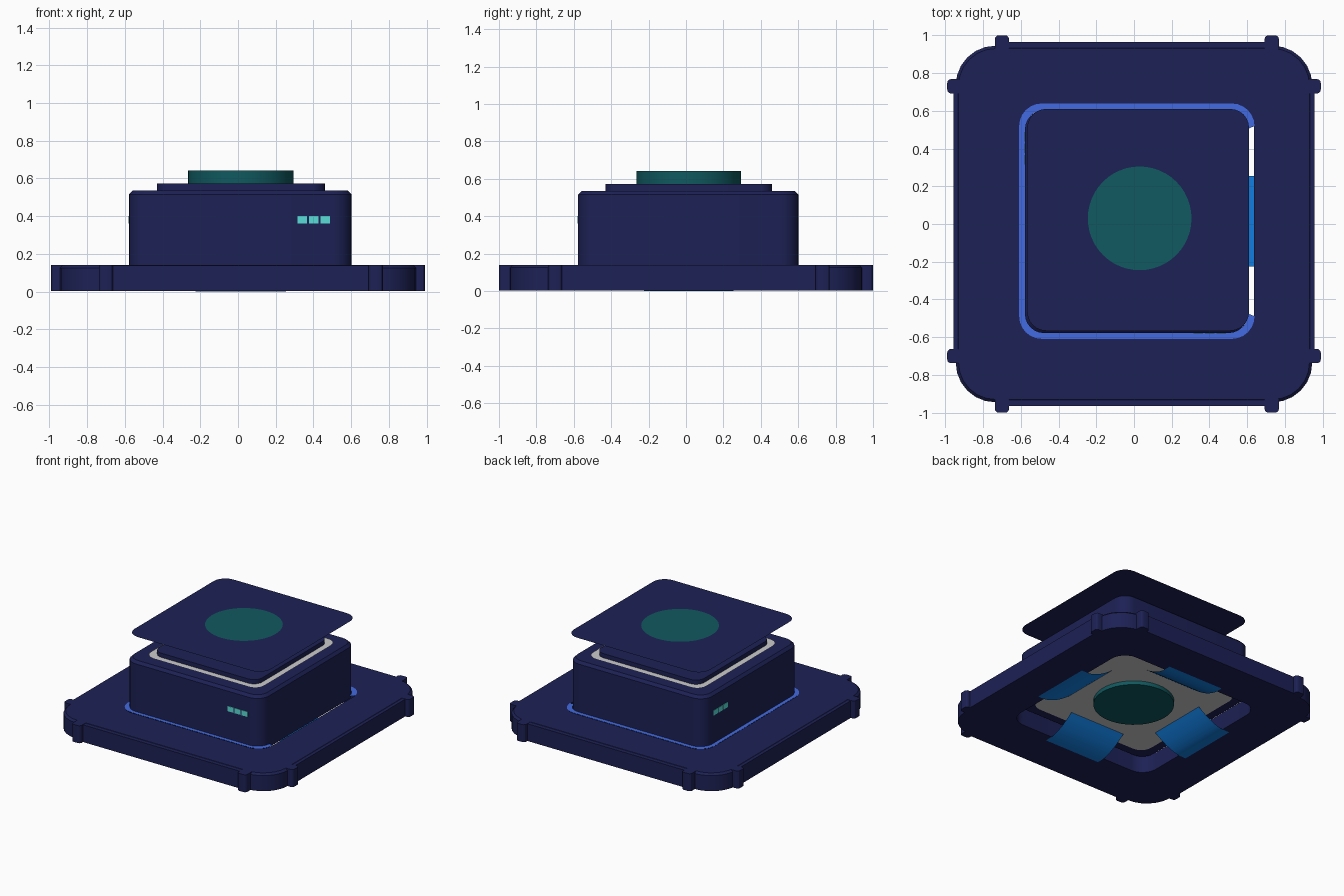
import bpy, bmesh, math
from mathutils import Matrix

if "Cube" in bpy.data.objects:
    bpy.data.objects.remove(bpy.data.objects["Cube"])

C = 0.015  # the central stack sits slightly off the origin


def material(name, rgb):
    m = bpy.data.materials.new(name)
    m.diffuse_color = (*rgb, 1)
    m.use_nodes = True
    m.node_tree.nodes["Principled BSDF"].inputs["Base Color"].default_value = m.diffuse_color
    return m


NAVY = material("navy", (0.012, 0.015, 0.09))
TEAL = material("teal", (0.005, 0.10, 0.115))
ROYAL = material("royal_blue", (0.055, 0.145, 0.75))
AZURE = material("azure", (0.006, 0.22, 0.79))
AQUA = material("aqua", (0.10, 0.72, 0.68))


def finish(name, bm, mat, smooth=True):
    if smooth:
        bmesh.ops.recalc_face_normals(bm, faces=bm.faces)
    me = bpy.data.meshes.new(name)
    bm.to_mesh(me)
    bm.free()
    ob = bpy.data.objects.new(name, me)
    bpy.context.collection.objects.link(ob)
    if mat:
        me.materials.append(mat)
    bpy.context.view_layer.objects.active = ob
    ob.select_set(True)
    if smooth:
        bpy.ops.object.shade_smooth_by_angle(angle=math.radians(30))
    ob.select_set(False)
    return ob


def rounded(h, r, z, c=0.0, seg=6, hy=None):
    """Rounded rectangle points, starting at the lower end of the +x,+y corner."""
    hy = h if hy is None else hy
    pts = []
    for k, (sx, sy) in enumerate(((1, 1), (-1, 1), (-1, -1), (1, -1))):
        for i in range(seg + 1):
            a = math.pi / 2 * (k + i / seg)
            pts.append((c + sx * (h - r) + r * math.cos(a),
                        c + sy * (hy - r) + r * math.sin(a), z))
    return pts


def loft(name, rings, mat, caps=True, loop=False, skip=()):
    """Skin a stack of equal-length rings; skip leaves out columns of faces."""
    bm = bmesh.new()
    vs = [[bm.verts.new(p) for p in ring] for ring in rings]
    n = len(vs[0])
    pairs = list(zip(vs, vs[1:])) + ([(vs[-1], vs[0])] if loop else [])
    for a, b in pairs:
        for i in range(n):
            if i not in skip:
                j = (i + 1) % n
                bm.faces.new((a[i], a[j], b[j], b[i]))
    if caps and not loop:
        bm.faces.new(vs[0][::-1])
        bm.faces.new(vs[-1])
    return finish(name, bm, mat)


def sheet(name, pts, mat):
    bm = bmesh.new()
    bm.faces.new([bm.verts.new(p) for p in pts])
    return finish(name, bm, mat, smooth=False)


def disc(name, r, z0, z1, mat, c=C):
    bm = bmesh.new()
    bmesh.ops.create_cone(bm, cap_ends=True, segments=48, radius1=r, radius2=r, depth=z1 - z0,
                          matrix=Matrix.Translation((c, c, (z0 + z1) / 2)))
    return finish(name, bm, mat)


def box(name, x0, x1, y0, y1, z0, z1, mat, bevel=0.0):
    bm = bmesh.new()
    m = Matrix.Translation(((x0 + x1) / 2, (y0 + y1) / 2, (z0 + z1) / 2))
    bmesh.ops.create_cube(bm, size=1, matrix=m @ Matrix.Diagonal((x1 - x0, y1 - y0, z1 - z0, 1)))
    if bevel:
        up = [e for e in bm.edges if abs(e.verts[0].co.z - e.verts[1].co.z) > 1e-4]
        bmesh.ops.bevel(bm, geom=up, offset=bevel, segments=3, profile=0.5, affect='EDGES')
    return finish(name, bm, mat)


# Base plate with a square opening
B = 0.004
loft("base_plate", [rounded(0.945, 0.21, B), rounded(0.945, 0.21, 0.125),
                    rounded(0.93, 0.195, 0.14), rounded(0.622, 0.12, 0.14, C),
                    rounded(0.622, 0.12, B, C)], NAVY, loop=True)

# Edge rails and rounded tabs on the four sides
for s, sx in ((-1, "left"), (1, "right")):
    a, b = sorted((s * 0.92, s * 0.958))
    box(sx + "_rail", a, b, -0.69, 0.71, B, 0.138, NAVY)
    a, b = sorted((s * 0.92, s * 0.965))
    box(("front" if s < 0 else "back") + "_rail", -0.69, 0.71, a, b, B, 0.138, NAVY)
    for t in (-0.7, 0.73):
        a, b = sorted((s * 0.91, s * 0.99))
        box("side_tab", a, b, t - 0.038, t + 0.038, B, 0.14, NAVY, 0.02)
        a, b = sorted((s * 0.91, s * 1.0))
        box("end_tab", t - 0.038, t + 0.038, a, b, B, 0.14, NAVY, 0.02)

# Thin seam frame around the housing, open along the right side
n = 4 * 7
loft("seam_frame", [rounded(0.624, 0.12, 0.143, C), rounded(0.59, 0.1, 0.143, C)],
     ROYAL, caps=False, skip=(n - 1,))

# Main housing with chamfered top
H = C - 0.003
loft("housing", [rounded(0.59, 0.1, 0.115, H), rounded(0.59, 0.1, 0.515, H),
                 rounded(0.57, 0.085, 0.535, H)], NAVY)

# Top stack: grey gasket, step, teal drum, floating cover sheet and spot
sheet("top_gasket", rounded(0.49, 0.08, 0.54, C), None)
loft("top_step", [rounded(0.445, 0.07, 0.535, C), rounded(0.445, 0.07, 0.573, C)], NAVY)
disc("top_drum", 0.28, 0.573, 0.642, TEAL)
sheet("cover_sheet", rounded(0.588, 0.1, 0.722, 0.022), NAVY)
spot = [(0.03 + 0.275 * math.cos(i * math.tau / 48), 0.03 + 0.275 * math.sin(i * math.tau / 48), 0.726)
        for i in range(48)]
sheet("cover_spot", spot, TEAL)

# Underside: grey panel and teal drum
sheet("bottom_panel", rounded(0.52, 0.09, 0.11, C)[::-1], None)
disc("bottom_drum", 0.285, 0.08, 0.112, TEAL)

# Four curved vanes sweeping down and out under the housing
for k, side in enumerate(("right", "back", "left", "front")):
    rot = Matrix.Translation((C, C, 0)) @ Matrix.Rotation(k * math.pi / 2, 4, 'Z')
    bm = bmesh.new()
    rows = []
    for i in range(9):
        t = i / 8
        x, z = 0.40 + 0.28 * t, 0.105 * max(0.0, 1 - t / 0.8) ** 1.6
        rows.append([bm.verts.new(rot @ Matrix.Translation((x, y, z)).translation)
                     for y in (-0.24, 0.24)])
    for a, b in zip(rows, rows[1:]):
        bm.faces.new((a[0], b[0], b[1], a[1]))
    finish(side + "_vane", bm, AZURE)

# Three indicator lights on the front, and mirrored onto the left side
f = H - 0.59
for i in range(3):
    a = 0.315 + 0.061 * i
    box("front_light", a, a + 0.052, f - 0.003, f + 0.01, 0.36, 0.4, AQUA)
    box("left_light", f - 0.003, f + 0.01, a, a + 0.052, 0.36, 0.4, AQUA)
